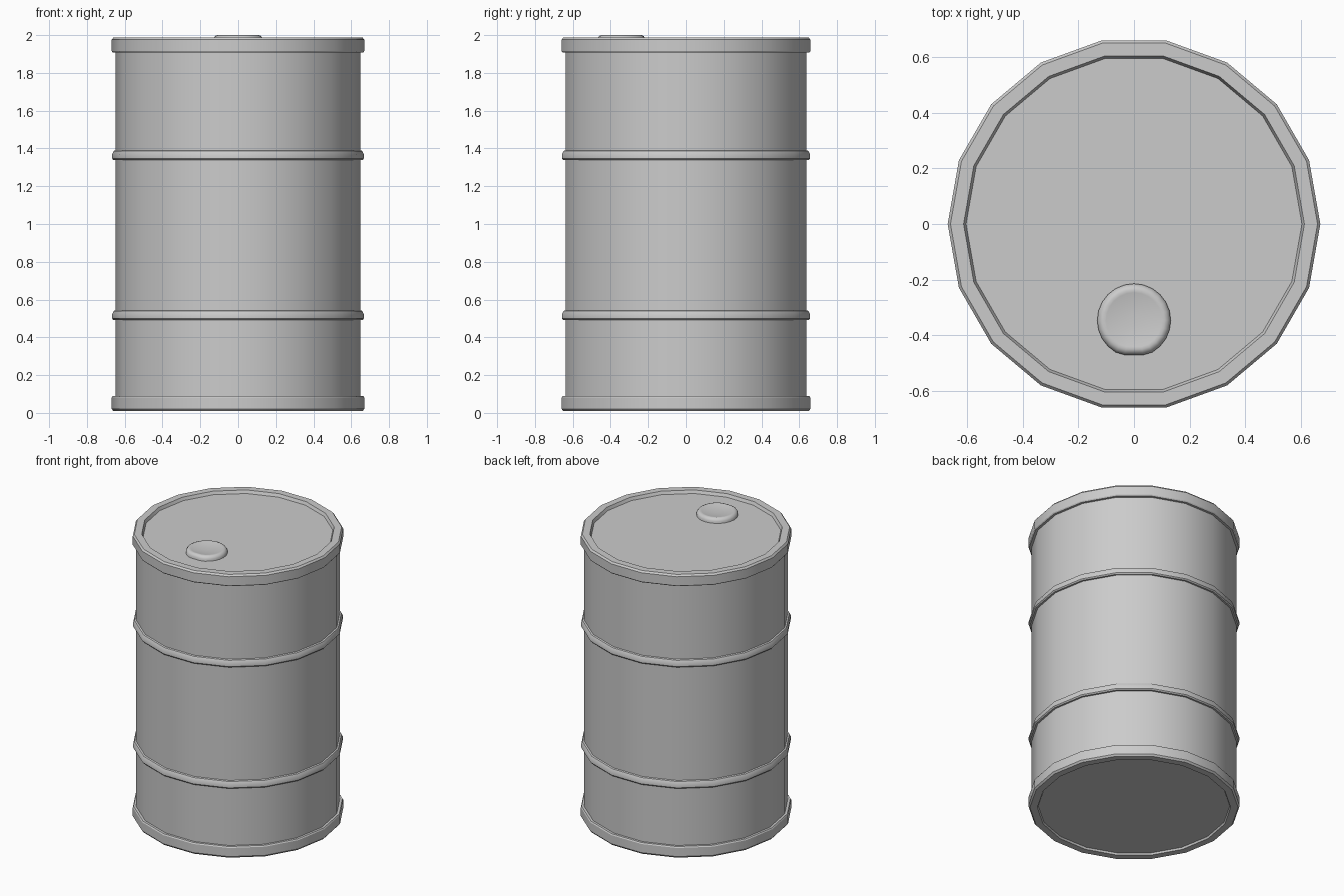
import bpy
import bmesh
from math import sin, cos, pi, radians

old = bpy.data.objects.get("Cube")
if old:
    bpy.data.objects.remove(old, do_unlink=True)

steel = bpy.data.materials.new("grey_steel")
steel.use_nodes = True
GREY = (0.6, 0.6, 0.6, 1)
steel.diffuse_color = GREY
steel.node_tree.nodes["Principled BSDF"].inputs["Base Color"].default_value = GREY


def lathe(name, profile, sides=18, closed=False, center_y=0.0, flat=1.0, angle=30):
    """Revolve (radius, z) points; open profiles get end caps.
    flat < 1 trims the front of each ring to a straight edge."""
    bm = bmesh.new()
    rings = []
    for r, z in profile:
        ring = []
        for i in range(sides):
            a = 2 * pi * i / sides
            y = max(r * sin(a), -r * flat)
            ring.append(bm.verts.new((r * cos(a), center_y + y, z)))
        rings.append(ring)
    pairs = list(zip(rings, rings[1:]))
    if closed:
        pairs.append((rings[-1], rings[0]))
    else:
        bm.faces.new(rings[0])
        bm.faces.new(rings[-1])
    for low, high in pairs:
        for i in range(sides):
            j = (i + 1) % sides
            bm.faces.new((low[i], low[j], high[j], high[i]))
    bmesh.ops.recalc_face_normals(bm, faces=bm.faces)
    mesh = bpy.data.meshes.new(name)
    bm.to_mesh(mesh)
    bm.free()
    mesh.materials.append(steel)
    obj = bpy.data.objects.new(name, mesh)
    bpy.context.collection.objects.link(obj)
    bpy.ops.object.select_all(action="DESELECT")
    obj.select_set(True)
    bpy.context.view_layer.objects.active = obj
    bpy.ops.object.shade_smooth_by_angle(angle=radians(angle))
    return obj


# Drum wall with recessed lid and base
lathe("drum_body", [(0.648, 0.022), (0.648, 1.967)])

# Rolled rims at both ends; the lower one mirrors the upper one
rim = [(0.64, 1.908), (0.664, 1.908), (0.669, 1.916), (0.669, 1.976),
       (0.659, 1.988), (0.612, 1.988), (0.6, 1.96), (0.64, 1.96)]
lathe("top_rim", rim, closed=True)
lathe("bottom_rim", [(r, 1.992 - z + 0.005) for r, z in rim], closed=True)

# Raised hoops around the wall
hoop = [(0.64, -0.026), (0.66, -0.026), (0.667, -0.018), (0.667, 0.004),
        (0.658, 0.022), (0.64, 0.028)]
for name, height in (("lower_hoop", 0.518), ("upper_hoop", 1.365)):
    lathe(name, [(r, height + z) for r, z in hoop], closed=True)

# Filler cap with a shallow dished top and a straight front edge
lathe("filler_cap", [(0.132, 1.96), (0.132, 1.982), (0.122, 1.995), (0.11, 2.0),
                     (0.1, 1.998), (0.06, 1.992), (0.02, 1.99)],
      sides=24, center_y=-0.346, flat=0.94, angle=50)
